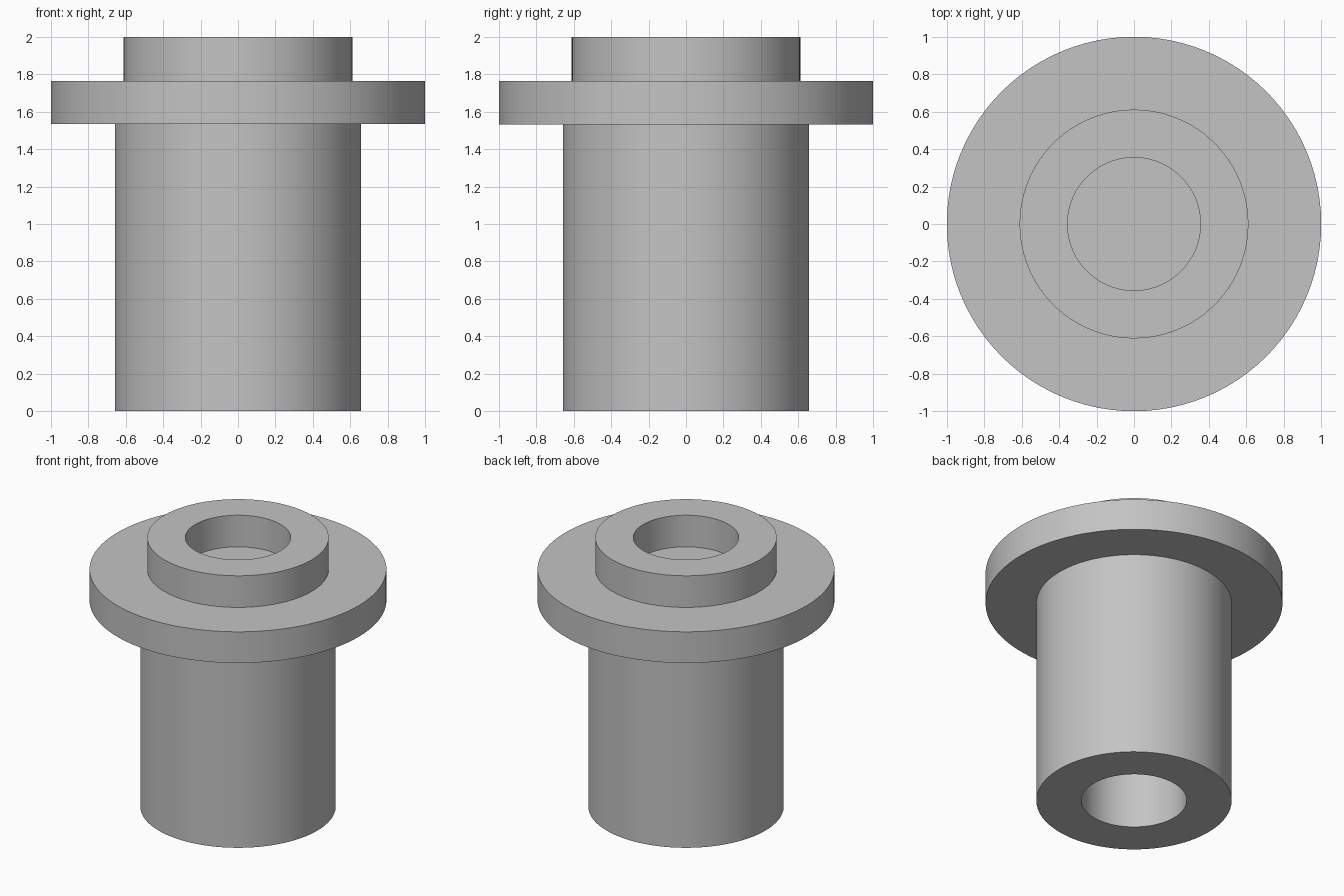
import bpy, bmesh, math
from mathutils import Vector

cube = bpy.data.objects.get("Cube")
if cube:
    bpy.data.objects.remove(cube, do_unlink=True)

SIDES = 96
BORE = 0.355
FLANGE_LOW, FLANGE_HIGH, TOP = 1.533, 1.765, 2.0

grey = bpy.data.materials.new("plain_grey")
grey.use_nodes = True
colour = (0.55, 0.55, 0.55, 1)
grey.diffuse_color = colour
grey.node_tree.nodes["Principled BSDF"].inputs["Base Color"].default_value = colour


def lathe(name, profile):
    """Spin an (r, z) profile about the vertical axis."""
    bm = bmesh.new()
    verts = [bm.verts.new((r, 0, z)) for r, z in profile]
    edges = [bm.edges.new(pair) for pair in zip(verts, verts[1:])]
    bmesh.ops.spin(bm, geom=verts + edges, cent=(0, 0, 0), axis=(0, 0, 1),
                   angle=math.tau, steps=SIDES)
    bmesh.ops.remove_doubles(bm, verts=bm.verts, dist=1e-4)
    bmesh.ops.recalc_face_normals(bm, faces=bm.faces)
    # Make the outer wall face outwards
    wall = max(bm.faces, key=lambda f: f.calc_center_median().xy.length)
    centre = wall.calc_center_median()
    if wall.normal.dot(Vector((centre.x, centre.y, 0))) < 0:
        bmesh.ops.reverse_faces(bm, faces=bm.faces)
    mesh = bpy.data.meshes.new(name)
    bm.to_mesh(mesh)
    bm.free()
    mesh.materials.append(grey)
    obj = bpy.data.objects.new(name, mesh)
    bpy.context.collection.objects.link(obj)
    bpy.ops.object.select_all(action="DESELECT")
    obj.select_set(True)
    bpy.context.view_layer.objects.active = obj
    bpy.ops.object.shade_smooth_by_angle(angle=math.radians(30))
    return obj


def tube(name, radius, joint_z, end_z):
    """Hollow tube, left open where it joins the flange."""
    return lathe(name, [(radius, joint_z), (radius, end_z),
                        (BORE, end_z), (BORE, joint_z)])


# Long hollow sleeve, solid flange disc and short hollow collar
tube("sleeve", 0.658, FLANGE_LOW, 0)
lathe("flange", [(0, FLANGE_LOW), (1, FLANGE_LOW),
                 (1, FLANGE_HIGH), (0, FLANGE_HIGH)])
tube("collar", 0.611, FLANGE_HIGH, TOP)
